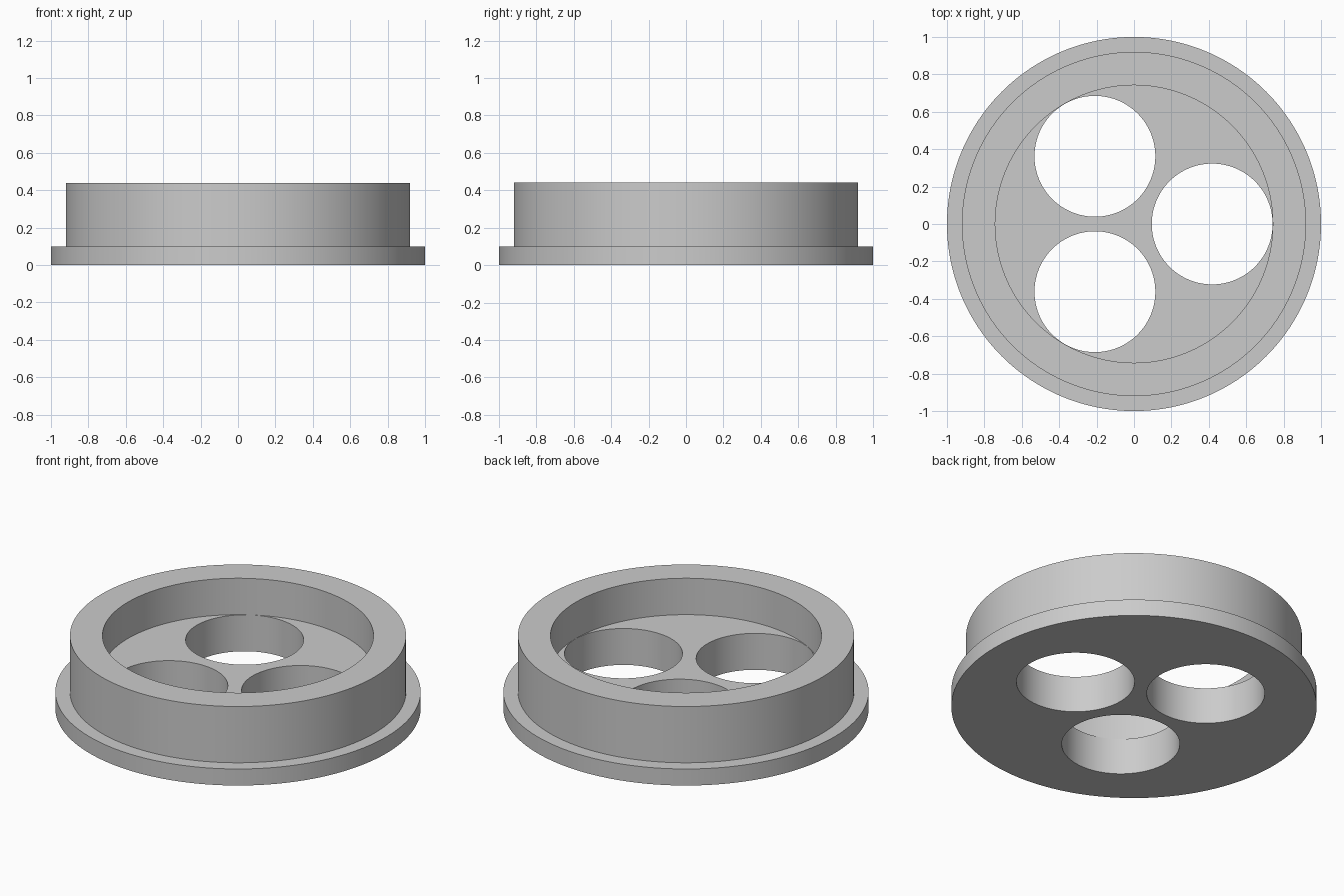
import bpy
import bmesh
import math

SEGMENTS = 192
HOLE_RADIUS = 0.323
HOLE_OFFSET = 0.418

if "Cube" in bpy.data.objects:
    bpy.data.objects.remove(bpy.data.objects["Cube"], do_unlink=True)

# Single plain grey material
grey = bpy.data.materials.new("plain grey")
grey.use_nodes = True
color = (0.6, 0.6, 0.6, 1.0)
grey.diffuse_color = color
grey.node_tree.nodes["Principled BSDF"].inputs["Base Color"].default_value = color


def lathe(name, profile):
    """Revolve an (radius, height) profile around the z axis."""
    bm = bmesh.new()
    verts = [bm.verts.new((r, 0, z)) for r, z in profile]
    edges = [bm.edges.new(pair) for pair in zip(verts, verts[1:])]
    bmesh.ops.spin(bm, geom=verts + edges, cent=(0, 0, 0), axis=(0, 0, 1),
                   angle=math.tau, steps=SEGMENTS)
    bmesh.ops.remove_doubles(bm, verts=bm.verts, dist=0.0001)
    bmesh.ops.recalc_face_normals(bm, faces=bm.faces)
    mesh = bpy.data.meshes.new(name)
    bm.to_mesh(mesh)
    bm.free()
    mesh.materials.append(grey)
    obj = bpy.data.objects.new(name, mesh)
    bpy.context.collection.objects.link(obj)
    return obj


# Flanged cup: base, flange, barrel wall, rim and recessed floor
body = lathe("flanged_cup", [(0, 0), (1, 0), (1, 0.1), (0.92, 0.1), (0.92, 0.44),
                             (0.742, 0.44), (0.742, 0.22), (0, 0.22)])

# Three round holes through the floor
for i in range(3):
    angle = math.tau * i / 3
    cutter = lathe("hole_cutter", [(0, -0.1), (HOLE_RADIUS, -0.1),
                                   (HOLE_RADIUS, 0.35), (0, 0.35)])
    cutter.location = (HOLE_OFFSET * math.cos(angle), HOLE_OFFSET * math.sin(angle), 0)
    cutter.hide_render = True
    bpy.context.view_layer.update()
    cut = body.modifiers.new("hole", 'BOOLEAN')
    cut.operation = 'DIFFERENCE'
    cut.solver = 'EXACT'
    cut.object = cutter
    bpy.context.view_layer.objects.active = body
    bpy.ops.object.modifier_apply(modifier=cut.name)
    bpy.data.objects.remove(cutter, do_unlink=True)

# Smooth round walls with crisp edges
bpy.ops.object.select_all(action='DESELECT')
body.select_set(True)
bpy.context.view_layer.objects.active = body
bpy.ops.object.shade_smooth_by_angle(angle=math.radians(30))
